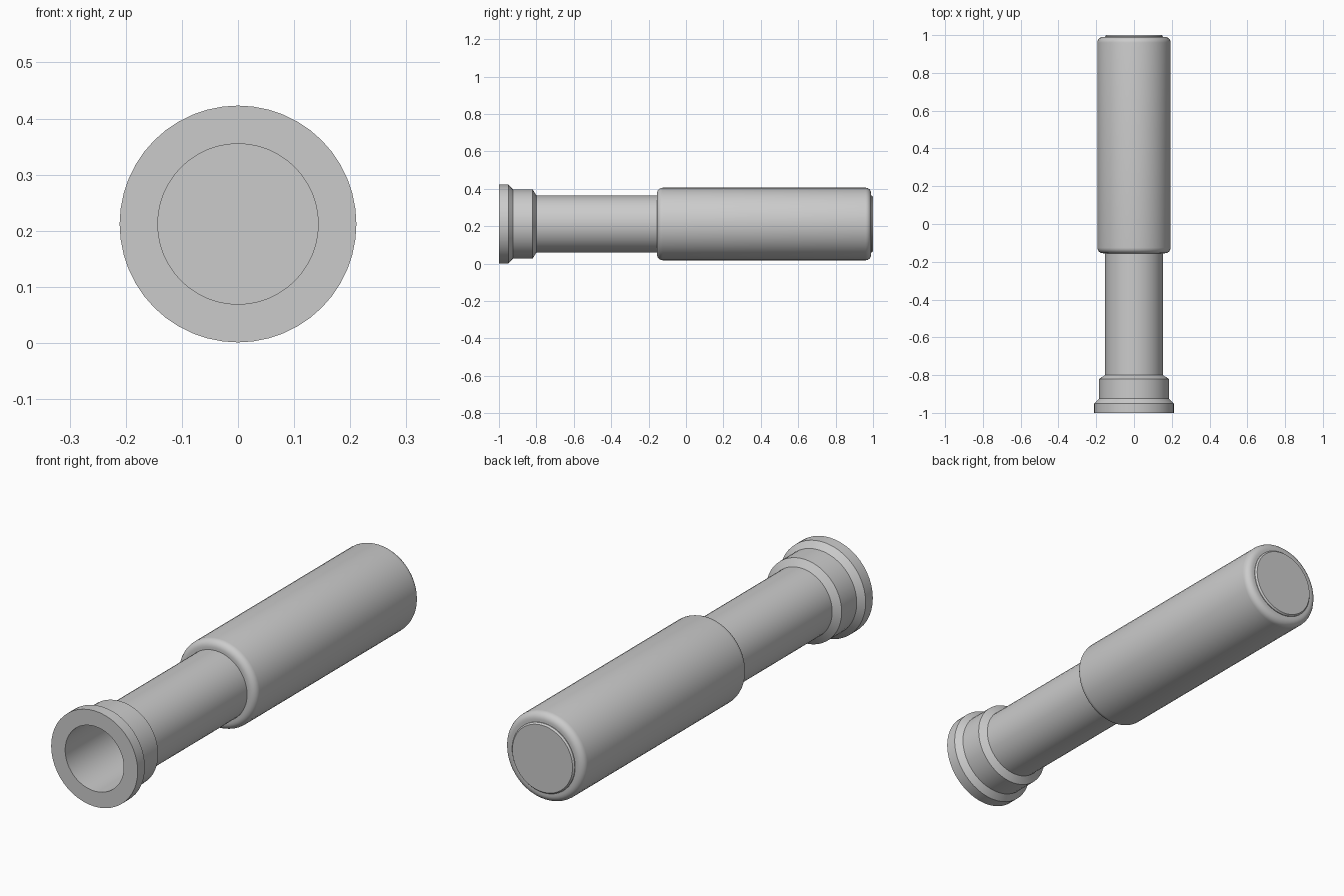
import bpy, bmesh, math

if "Cube" in bpy.data.objects:
    bpy.data.objects.remove(bpy.data.objects["Cube"])

SIDES = 48
AXIS_Z = 0.212


def lathe(name, profile, closed=False):
    """Revolve (y, radius) points around the long axis; radius 0 becomes a pole."""
    bm = bmesh.new()
    rings = []
    for y, r in profile:
        if r == 0:
            rings.append([bm.verts.new((0, y, AXIS_Z))] * SIDES)
        else:
            rings.append([bm.verts.new((r * math.cos(2 * math.pi * i / SIDES), y,
                                        AXIS_Z + r * math.sin(2 * math.pi * i / SIDES)))
                          for i in range(SIDES)])
    pairs = list(zip(rings, rings[1:]))
    if closed:
        pairs.append((rings[-1], rings[0]))
    for a, b in pairs:
        for i in range(SIDES):
            j = (i + 1) % SIDES
            bm.faces.new(list(dict.fromkeys([a[i], a[j], b[j], b[i]])))
    bmesh.ops.recalc_face_normals(bm, faces=bm.faces)
    mesh = bpy.data.meshes.new(name)
    bm.to_mesh(mesh)
    bm.free()
    obj = bpy.data.objects.new(name, mesh)
    bpy.context.collection.objects.link(obj)
    bpy.ops.object.select_all(action='DESELECT')
    obj.select_set(True)
    bpy.context.view_layer.objects.active = obj
    bpy.ops.object.shade_smooth_by_angle(angle=math.radians(30))
    return obj


def fillet(y, r, size, start, steps=6):
    """Quarter arc in the (y, radius) plane, sweeping clockwise from start degrees."""
    return [(y + size * math.cos(math.radians(start - 90 * k / steps)),
             r + size * math.sin(math.radians(start - 90 * k / steps)))
            for k in range(steps + 1)]


# Inner tube: bored from the front, stepped collar, closed rear cap
lathe("tube", [
    (0.985, 0), (0.985, 0.143), (-1.0, 0.143),
    (-1.0, 0.211), (-0.95, 0.211), (-0.925, 0.185), (-0.82, 0.185),
    (-0.80, 0.153), (0.993, 0.153), (1.0, 0.147), (1.0, 0),
])

# Outer sleeve with rounded rims at both ends
R, F = 0.194, 0.03
lathe("sleeve",
      [(-0.155, 0.153)]
      + fillet(-0.155 + F, R - F, F, 180)
      + fillet(0.99 - F, R - F, F, 90)
      + [(0.99, 0.153)], closed=True)
